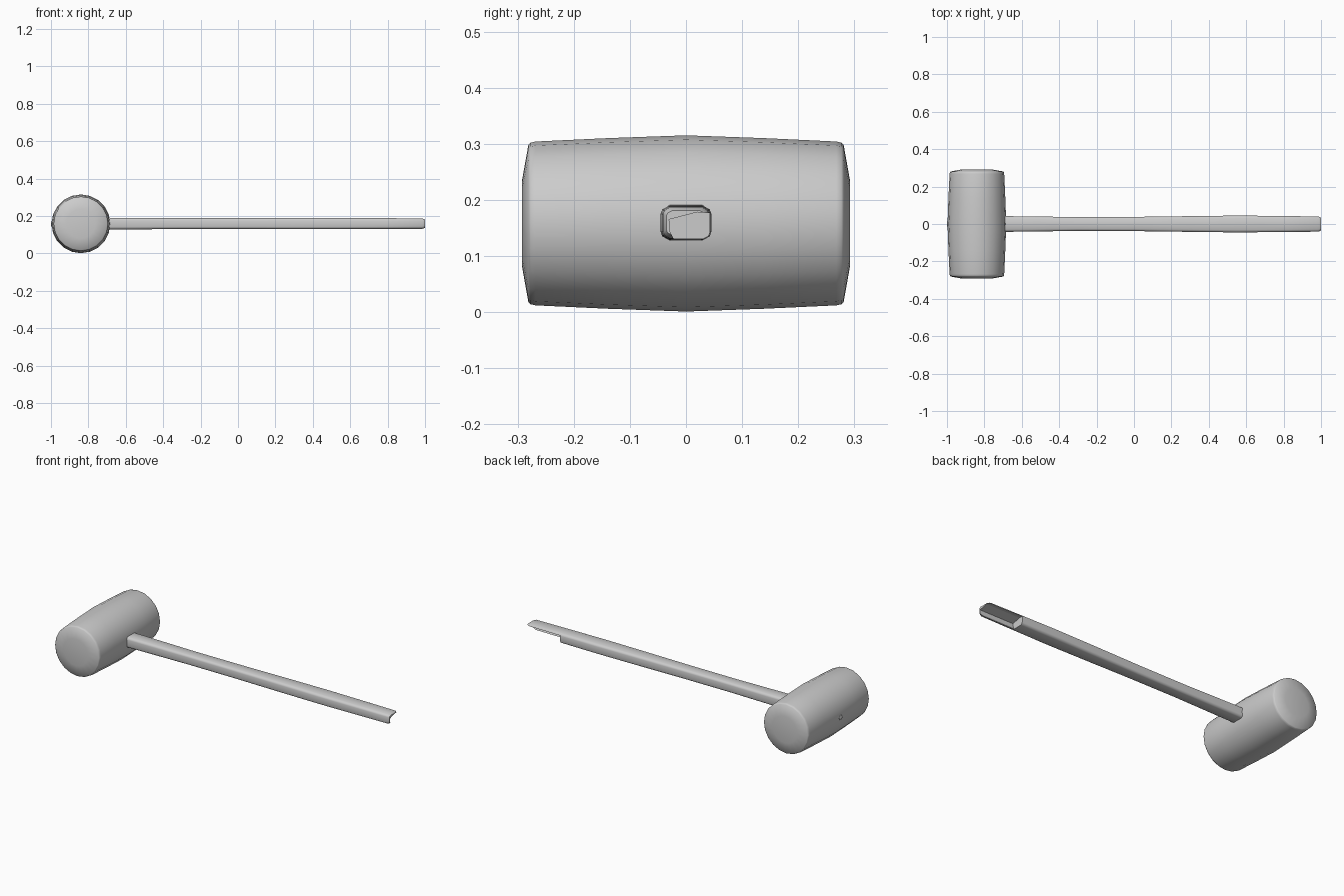
import bpy, bmesh
from math import cos, sin, pi, radians

if "Cube" in bpy.data.objects:
    bpy.data.objects.remove(bpy.data.objects["Cube"])


def loft(name, rings, smooth=40):
    """Skin a list of equal-length point rings and cap both ends."""
    bm = bmesh.new()
    vs = [[bm.verts.new(p) for p in r] for r in rings]
    n = len(vs[0])
    for a, b in zip(vs, vs[1:]):
        for i in range(n):
            j = (i + 1) % n
            bm.faces.new((a[i], a[j], b[j], b[i]))
    bm.faces.new(vs[0])
    bm.faces.new(vs[-1])
    bmesh.ops.recalc_face_normals(bm, faces=bm.faces)
    me = bpy.data.meshes.new(name)
    bm.to_mesh(me)
    bm.free()
    ob = bpy.data.objects.new(name, me)
    bpy.context.collection.objects.link(ob)
    bpy.ops.object.select_all(action='DESELECT')
    bpy.context.view_layer.objects.active = ob
    ob.select_set(True)
    if smooth:
        bpy.ops.object.shade_smooth_by_angle(angle=radians(smooth))
    return ob


CX, CZ = -0.84, 0.158

# barrel-shaped head, mirrored profile of (y, radius)
half = [(0.292, 0.078), (0.281, 0.14), (0.277, 0.144), (0.268, 0.146), (0.14, 0.152)]
profile = half + [(0, 0.157)] + [(-y, r) for y, r in reversed(half)]
N = 20
loft("head", [[(CX + r * cos(2 * pi * i / N), y, CZ + r * sin(2 * pi * i / N))
               for i in range(N)] for y, r in profile])


# handle with a chamfered rectangular section: (x, half width, half height)
def section(x, w, h):
    pts = [(1, .55), (.94, .8), (.7, 1), (-.7, 1), (-.94, .8), (-1, .55),
           (-1, -.55), (-.94, -.8), (-.7, -1), (.7, -1), (.94, -.8), (1, -.55)]
    return [(x, a * w, CZ + 0.001 + b * h) for a, b in pts]


stations = [(-0.8, .043, .032), (-0.6, .041, .031), (-0.3, .037, .029), (0, .038, .029),
            (0.3, .042, .030), (0.55, .045, .030), (0.8, .043, .029),
            (0.985, .041, .028), (1.0, .035, .022)]
handle = loft("handle", [section(*s) for s in stations], smooth=50)

# gouged channel in the lower back of the handle's free end
gouge = [(-.028, .142), (-.03, .165), (.02, .178), (.1, .172), (.1, .1), (-.005, .1)]
cutter = loft("gouge_cutter", [[(x, y, z) for y, z in gouge] for x in (.78, 1.1)], smooth=0)
cutter.hide_render = True
cutter.hide_viewport = True
cut = handle.modifiers.new("gouge", 'BOOLEAN')
cut.operation = 'DIFFERENCE'
cut.solver = 'EXACT'
cut.object = cutter

# small pin showing on the far side of the head
loft("pin", [[(x, r * cos(pi * i / 4), CZ + r * sin(pi * i / 4)) for i in range(8)]
             for x, r in [(-0.95, .014), (-0.998, .014), (-1.0, .011)]])
